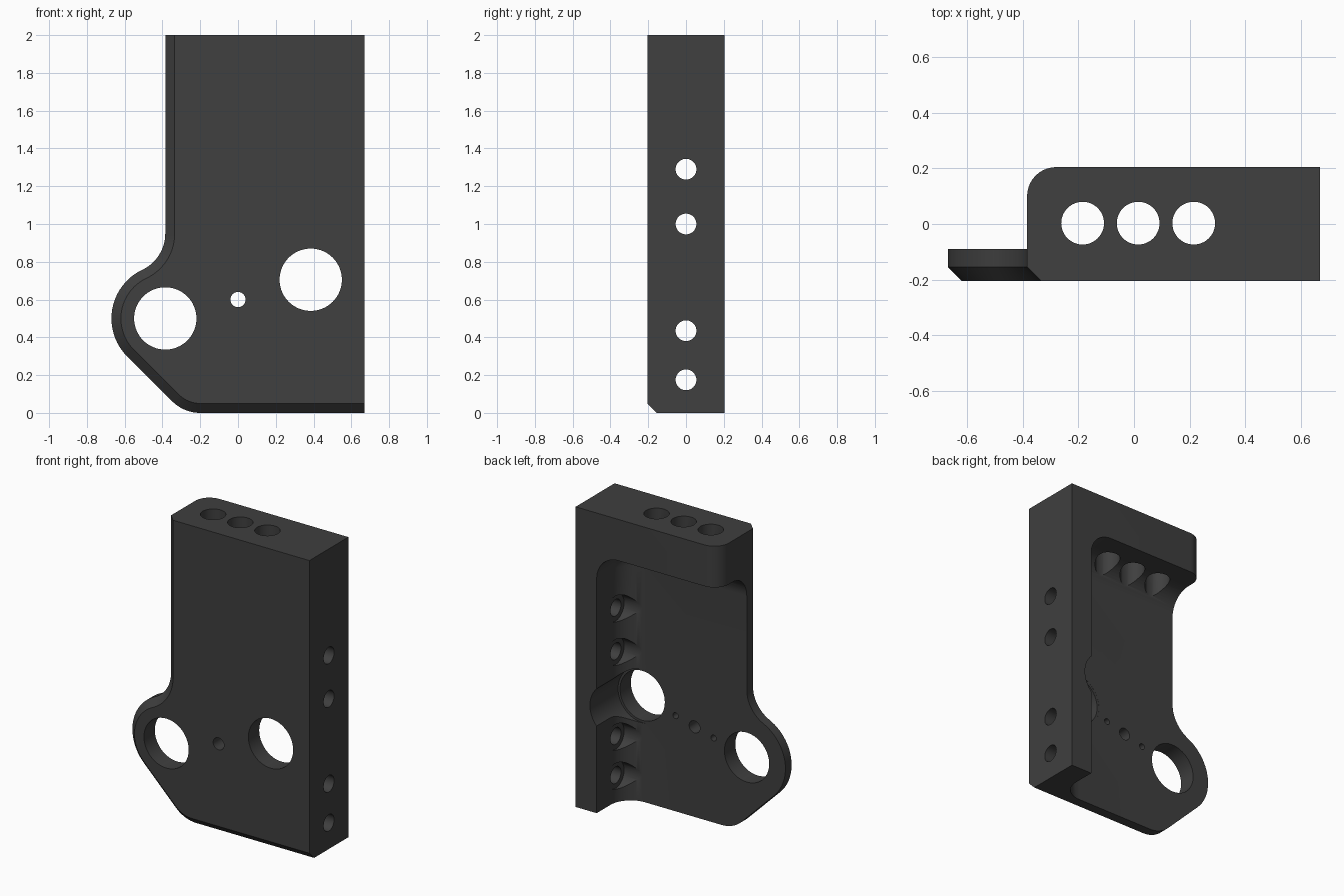
import bpy, bmesh, math
from mathutils import Matrix, Vector

if "Cube" in bpy.data.objects:
    bpy.data.objects.remove(bpy.data.objects["Cube"])

steel = bpy.data.materials.new("dark_grey")
steel.diffuse_color = (0.05, 0.05, 0.05, 1)
steel.use_nodes = True
steel.node_tree.nodes["Principled BSDF"].inputs["Base Color"].default_value = steel.diffuse_color


def arc(cx, cz, r, a0, a1, n):
    """Points on an arc in the XZ plane, angles in degrees."""
    angles = [math.radians(a0 + (a1 - a0) * i / n) for i in range(n + 1)]
    return [(cx + r * math.cos(a), cz + r * math.sin(a)) for a in angles]


def loft(name, layers):
    """Closed solid through (y, outline) layers with matching point counts."""
    bm = bmesh.new()
    rings = [[bm.verts.new((x, y, z)) for x, z in pts] for y, pts in layers]
    n = len(rings[0])
    for a, b in zip(rings, rings[1:]):
        for i in range(n):
            j = (i + 1) % n
            bm.faces.new((a[i], a[j], b[j], b[i]))
    bm.faces.new(rings[0])
    bm.faces.new(rings[-1])
    bmesh.ops.recalc_face_normals(bm, faces=bm.faces)
    return finish(name, bm)


def rod(name, start, end, r, n=48):
    """Solid cylinder between two points."""
    a, b = Vector(start), Vector(end)
    turn = (b - a).to_track_quat('Z', 'Y').to_matrix().to_4x4()
    bm = bmesh.new()
    bmesh.ops.create_cone(bm, cap_ends=True, segments=n, radius1=r, radius2=r,
                          depth=(b - a).length,
                          matrix=Matrix.Translation((a + b) / 2) @ turn)
    return finish(name, bm)


def finish(name, bm):
    mesh = bpy.data.meshes.new(name)
    bm.to_mesh(mesh)
    bm.free()
    mesh.materials.append(steel)
    ob = bpy.data.objects.new(name, mesh)
    bpy.context.collection.objects.link(ob)
    return ob


def cut(target, cutter):
    cutter.hide_render = True
    mod = target.modifiers.new("cut", 'BOOLEAN')
    mod.operation, mod.solver, mod.object = 'DIFFERENCE', 'EXACT', cutter
    bpy.context.view_layer.objects.active = target
    bpy.ops.object.modifier_apply(modifier=mod.name)
    bpy.data.objects.remove(cutter)


FRONT, FLOOR, BACK = -0.205, -0.09, 0.205
LEFT, RIGHT, WALL, SHELF = -0.385, 0.67, 0.515, 1.725


def outline(d=0.0, shift=0.0):
    """Bracket outline inset by d on its left and bottom edges;
    shift moves only the tall left edge."""
    pts = [(RIGHT, 2), (LEFT + d + shift, 2)]
    side = arc(-0.598, 0.95, 0.213 + d, 0, -64.7, 14)          # concave neck
    side[0] = (side[0][0] + shift, side[0][1])
    pts += side
    pts += arc(-0.385, 0.5, 0.285 - d, 115.3, 225, 24)         # round ear
    pts += arc(-0.2, 0.21, 0.21 - d, 225, 270, 12)             # lower corner
    return pts + [(RIGHT, d)]


# Body: chamfered front, rounded rear left edge
R = 0.105
layers = [(FRONT, outline(0.05)), (FRONT + 0.05, outline()), (0.0, outline())]
for i in range(11):
    t = math.radians(9 * i)
    layers.append((BACK - R + R * math.sin(t), outline(0, R * (1 - math.cos(t)))))
bracket = loft("bracket", layers)

# Rear pocket with filleted floor edge
F, C = 0.15, 0.16


def pocket(e):
    corner = arc(WALL - C, SHELF - C, C - e, 90, 0, 12)
    return [(-1, SHELF - e)] + corner + [(WALL - e, -1), (-1, -1)]


layers = []
for i in range(13):
    t = math.radians(7.5 * i)
    layers.append((FLOOR + F * (1 - math.cos(t)), pocket(F * (1 - math.sin(t)))))
layers.append((0.5, pocket(0)))
cut(bracket, loft("pocket_cutter", layers))

# Large holes, relief around the right one, and centre hole
for x, z, r in ((-0.385, 0.5, 0.165), (0.385, 0.705, 0.165), (0, 0.6, 0.04)):
    cut(bracket, rod("hole_cutter", (x, -0.5, z), (x, 0.5, z), r, 64))
cut(bracket, rod("relief_cutter", (0.385, FLOOR - 0.001, 0.705), (0.385, 0.5, 0.705), 0.18, 64))

# Blind pin holes beside the centre hole
for s in (-1, 1):
    x, z = 0.14 * s, 0.6 + 0.037 * s
    cut(bracket, rod("pin_cutter", (x, FLOOR - 0.06, z), (x, 0.1, z), 0.02, 24))

# Vertical holes through the top block
for x in (-0.185, 0.015, 0.215):
    cut(bracket, rod("top_hole_cutter", (x, 0.003, 1.3), (x, 0.003, 2.2), 0.077))

# Side holes with spot faces on the inside of the wall
for z in (0.175, 0.435, 1.0, 1.29):
    cut(bracket, rod("side_hole_cutter", (0.2, 0, z), (0.9, 0, z), 0.055))
    cut(bracket, rod("spot_face_cutter", (0.25, 0, z), (WALL + 0.003, 0, z), 0.088))

bpy.ops.object.select_all(action='DESELECT')
bracket.select_set(True)
bpy.context.view_layer.objects.active = bracket
bpy.ops.object.shade_smooth_by_angle(angle=math.radians(30))
